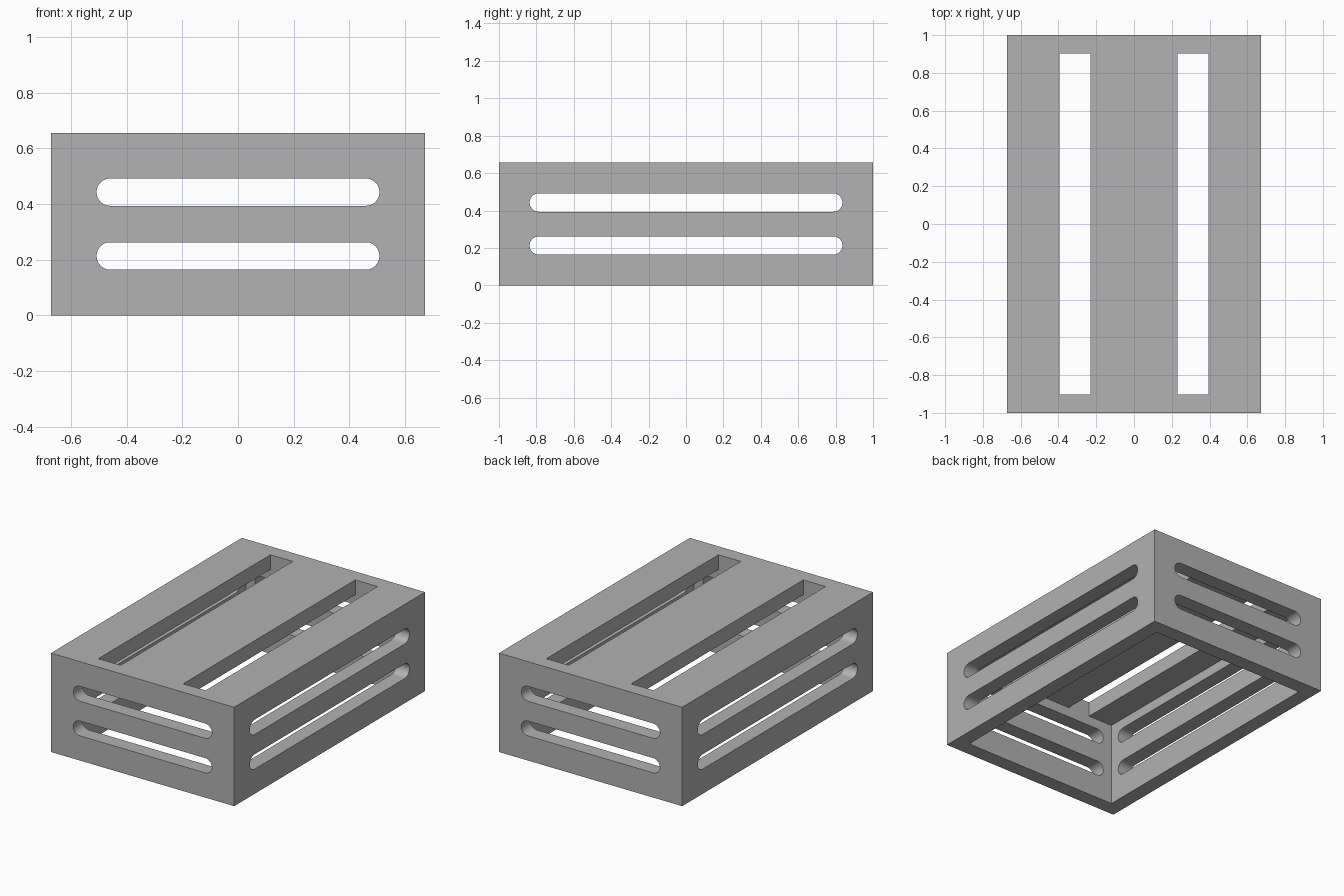
import bpy, bmesh, math
from mathutils import Vector

cube = bpy.data.objects.get("Cube")
if cube:
    bpy.data.objects.remove(cube, do_unlink=True)

# Every dimension is a whole number of modules; the length is 61 modules
U = 2 / 61
WIDTH, LENGTH, HEIGHT, WALL = 41 * U, 61 * U, 20 * U, 3 * U
ARC_STEPS = 24

grey = bpy.data.materials.new("grey")
grey.use_nodes = True
colour = (0.445, 0.445, 0.445, 1)
grey.diffuse_color = colour
grey.node_tree.nodes["Principled BSDF"].inputs["Base Color"].default_value = colour


def prism(name, outline, depth):
    """Extrude a closed outline along the depth vector."""
    bm = bmesh.new()
    face = bm.faces.new([bm.verts.new(p) for p in outline])
    new = bmesh.ops.extrude_face_region(bm, geom=[face])["geom"]
    verts = [g for g in new if isinstance(g, bmesh.types.BMVert)]
    bmesh.ops.translate(bm, verts=verts, vec=depth)
    bmesh.ops.recalc_face_normals(bm, faces=bm.faces)
    mesh = bpy.data.meshes.new(name)
    bm.to_mesh(mesh)
    bm.free()
    mesh.materials.append(grey)
    obj = bpy.data.objects.new(name, mesh)
    bpy.context.collection.objects.link(obj)
    return obj


def box(name, x0, x1, y0, y1, z0, z1):
    outline = [(x0, y0, z0), (x1, y0, z0), (x1, y1, z0), (x0, y1, z0)]
    return prism(name, outline, Vector((0, 0, z1 - z0)))


def rounded_slot(name, along, across, half_length, z):
    """Round-ended slot running along one axis, cut through the other."""
    radius = WALL / 2
    start = -1.2 * across
    outline = []
    for side in (1, -1):
        for i in range(ARC_STEPS + 1):
            a = math.pi * (i / ARC_STEPS - 0.5)
            s = side * (half_length - radius + radius * math.cos(a))
            outline.append(start + along * s + Vector((0, 0, z + side * radius * math.sin(a))))
    return prism(name, outline, 2.4 * across)


# Solid body
crate = box("slotted_crate", -WIDTH / 2, WIDTH / 2, -LENGTH / 2, LENGTH / 2, 0, HEIGHT)

# Hollow, open at the bottom
inner_x, inner_y = WIDTH / 2 - WALL, LENGTH / 2 - WALL
cutters = [box("cavity_cutter", -inner_x, inner_x, -inner_y, inner_y, -WALL, HEIGHT - WALL)]

# Two long slots in the top
for side in (-1, 1):
    x0, x1 = sorted((side * 7 * U, side * 12 * U))
    cutters.append(box("top_slot_cutter", x0, x1, -inner_y, inner_y, HEIGHT / 2, HEIGHT + WALL))

# Two rounded slots through each pair of walls
X, Y = Vector((1, 0, 0)), Vector((0, 1, 0))
for z in (6.5 * U, 13.5 * U):
    cutters.append(rounded_slot("end_slot_cutter", X, Y, WIDTH / 2 - 5 * U, z))
    cutters.append(rounded_slot("side_slot_cutter", Y, X, LENGTH / 2 - 5 * U, z))

# Apply the cuts
bpy.ops.object.select_all(action="DESELECT")
crate.select_set(True)
bpy.context.view_layer.objects.active = crate
for cutter in cutters:
    cutter.hide_render = True
    cut = crate.modifiers.new("cut", "BOOLEAN")
    cut.operation, cut.solver, cut.object = "DIFFERENCE", "EXACT", cutter
    bpy.ops.object.modifier_apply(modifier=cut.name)
    bpy.data.objects.remove(cutter, do_unlink=True)

bpy.ops.object.shade_smooth_by_angle(angle=math.radians(30))
